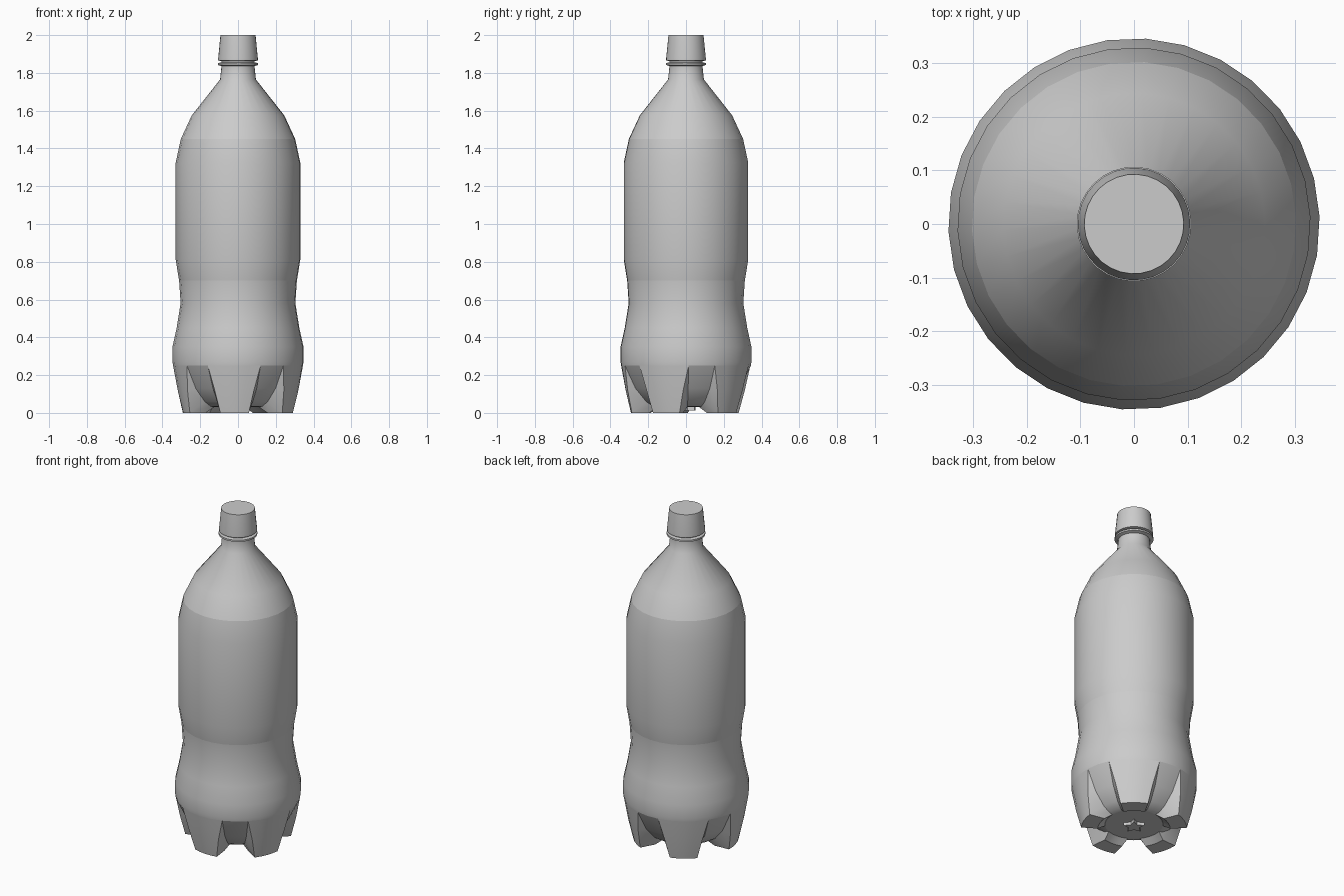
import bpy
import bmesh
from math import sin, cos, radians

cube = bpy.data.objects.get("Cube")
if cube:
    bpy.data.objects.remove(cube)

SIDES = 30
TURN = -93.7      # direction of the front foot, in degrees

plastic = bpy.data.materials.new("grey plastic")
plastic.use_nodes = True
grey = (0.6, 0.6, 0.6, 1)
plastic.diffuse_color = grey
plastic.node_tree.nodes["Principled BSDF"].inputs["Base Color"].default_value = grey


def polar(r, angle, z):
    a = radians(TURN + angle)
    return (r * cos(a), r * sin(a), z)


def finish(bm, name, smooth=35):
    bmesh.ops.remove_doubles(bm, verts=bm.verts, dist=0.0005)
    mesh = bpy.data.meshes.new(name)
    bm.to_mesh(mesh)
    bm.free()
    mesh.materials.append(plastic)
    obj = bpy.data.objects.new(name, mesh)
    bpy.context.collection.objects.link(obj)
    bpy.ops.object.select_all(action="DESELECT")
    obj.select_set(True)
    bpy.context.view_layer.objects.active = obj
    bpy.ops.object.shade_smooth_by_angle(angle=radians(smooth))
    return obj


def skin(bm, rows, closed):
    """Join rows of points, listed top to bottom, with outward quads."""
    grid = [[bm.verts.new(p) for p in row] for row in rows]
    n = len(grid[0])
    for upper, lower in zip(grid, grid[1:]):
        for i in range(n if closed else n - 1):
            j = (i + 1) % n
            bm.faces.new((upper[i], lower[i], lower[j], upper[j]))
    return grid


def revolve(name, profile, cap_top=False, cap_bottom=False):
    bm = bmesh.new()
    rows = [[polar(r, i * 360 / SIDES, z) for i in range(SIDES)] for r, z in profile]
    grid = skin(bm, rows, True)
    if cap_top:
        bm.faces.new(grid[0])
    if cap_bottom:
        bm.faces.new(grid[-1][::-1])
    return finish(bm, name)


# Bottle walls, each profile running downwards
revolve("shoulder", [(0.088, 1.88), (0.088, 1.83), (0.095, 1.765),
                     (0.245, 1.575), (0.303, 1.45)])
revolve("label_section", [(0.303, 1.45), (0.33, 1.325), (0.33, 0.81), (0.312, 0.7)])
revolve("lower_body", [(0.312, 0.7), (0.304, 0.58), (0.325, 0.45),
                       (0.347, 0.35), (0.347, 0.27), (0.344, 0.25)])

# Neck ring and screw cap
revolve("neck_ring", [(0.088, 1.856), (0.107, 1.852), (0.107, 1.842), (0.088, 1.836)])
revolve("cap", [(0.093, 2.0), (0.105, 1.878), (0.105, 1.866), (0.088, 1.862)],
        cap_top=True, cap_bottom=True)

# Base: five feet with hollows between them
# Rows: foot radius, foot height, foot half angle, hollow radius, hollow height
base_rows = [
    (0.344, 0.25, 24, 0.344, 0.25),
    (0.320, 0.12, 19, 0.285, 0.13),
    (0.292, 0.0, 15, 0.225, 0.06),
    (0.200, 0.0, 17, 0.185, 0.035),
    (0.160, 0.03, 24, 0.160, 0.03),
]
bm = bmesh.new()
for k in range(5):
    rows = []
    for foot_r, foot_z, half, hollow_r, hollow_z in base_rows:
        hollow = [polar(hollow_r, k * 72 + a, hollow_z) for a in (-36, -24, 24, 36)]
        foot = [polar(foot_r, k * 72 + half * t / 2, foot_z) for t in range(-2, 3)]
        rows.append(hollow[:2] + foot + hollow[2:])
    skin(bm, rows, False)
# Remove the collapsed quads where walls meet the rims
bmesh.ops.dissolve_degenerate(bm, dist=0.0005, edges=bm.edges)
finish(bm, "base_feet", 25)

# Flat disc under the bottle and the small star boss at its centre
bm = bmesh.new()
bm.faces.new([bm.verts.new(polar(0.16, i * 12, 0.03)) for i in range(SIDES)][::-1])
finish(bm, "base_disc")

bm = bmesh.new()
star = [[polar((0.06, 0.03)[i % 2], i * 36, z) for i in range(10)] for z in (0.03, 0.012)]
grid = skin(bm, star, True)
bm.faces.new(grid[-1][::-1])
finish(bm, "base_star", 20)
